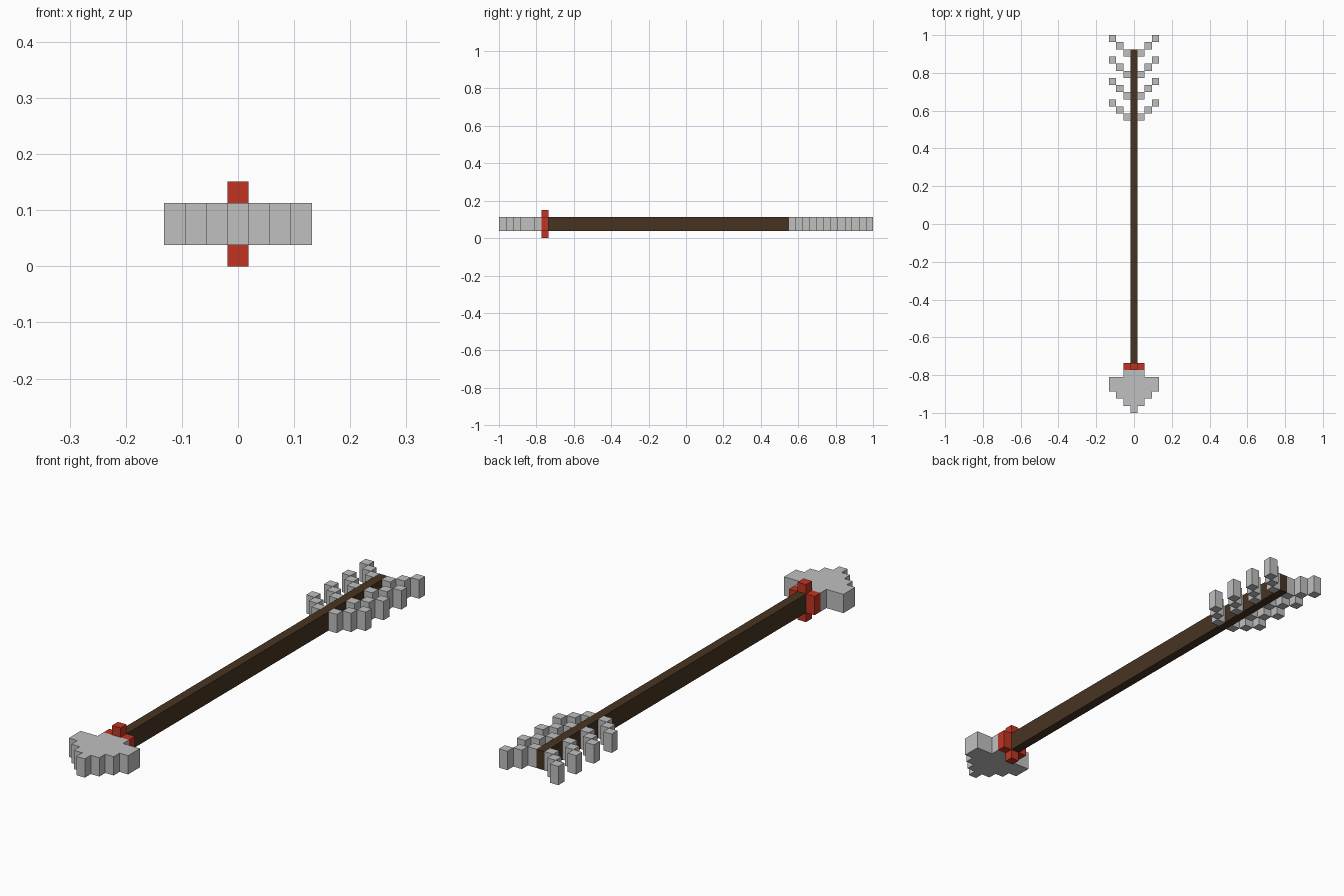
import bpy
import bmesh
from mathutils import Matrix, Vector

cube = bpy.data.objects.get("Cube")
if cube:
    bpy.data.objects.remove(cube, do_unlink=True)

U = 2 / 53          # one block; the arrow is 53 blocks long
MID = 2 * U         # height of the shaft axis


def material(name, rgb):
    mat = bpy.data.materials.new(name)
    mat.use_nodes = True
    mat.diffuse_color = (*rgb, 1)
    mat.node_tree.nodes["Principled BSDF"].inputs["Base Color"].default_value = (*rgb, 1)
    return mat


def finish(name, bm, mat):
    bmesh.ops.recalc_face_normals(bm, faces=bm.faces)
    mesh = bpy.data.meshes.new(name)
    bm.to_mesh(mesh)
    bm.free()
    mesh.materials.append(mat)
    obj = bpy.data.objects.new(name, mesh)
    bpy.context.collection.objects.link(obj)
    return obj


def add_box(bm, x, y, z):
    """Box from (min, max) ranges: x and z about the shaft axis, y from the tip, in blocks."""
    size = Vector((x[1] - x[0], y[1] - y[0], z[1] - z[0])) * U
    centre = Vector((sum(x) / 2 * U, sum(y) / 2 * U - 1, sum(z) / 2 * U + MID))
    bmesh.ops.create_cube(bm, size=1, matrix=Matrix.Translation(centre) @ Matrix.Diagonal((*size, 1)))


def add_prism(bm, half, place, depth):
    """Extrude a half outline, mirrored across x = 0, along depth."""
    outline = half + [(-a, b) for a, b in reversed(half)]
    face = bm.faces.new([bm.verts.new(place(a, b)) for a, b in outline])
    ext = bmesh.ops.extrude_face_region(bm, geom=[face])
    moved = [v for v in ext["geom"] if isinstance(v, bmesh.types.BMVert)]
    bmesh.ops.translate(bm, verts=moved, vec=depth)


grey = material("pale grey", (0.53, 0.53, 0.53))
red = material("red", (0.53, 0.036, 0.016))
brown = material("dark brown", (0.064, 0.034, 0.016))

# Stepped arrow head, pointing to the front
bm = bmesh.new()
head = [(.5, 0), (.5, 1), (1.5, 1), (1.5, 2), (2.5, 2), (2.5, 3),
        (3.5, 3), (3.5, 5), (1.5, 5), (1.5, 6)]
add_prism(bm, head, lambda a, b: (a * U, b * U - 1, MID - U), (0, 0, 2 * U))
finish("arrow_head", bm, grey)

# Cross-shaped collar behind the head
bm = bmesh.new()
cross = [(.5, -2), (.5, -1), (1.5, -1), (1.5, 1), (.5, 1), (.5, 2)]
add_prism(bm, cross, lambda a, b: (a * U, 6 * U - 1, b * U + MID), (0, U, 0))
finish("collar", bm, red)

# Shaft
bm = bmesh.new()
add_box(bm, (-.5, .5), (7, 51), (-1, 1))
finish("shaft", bm, brown)

# Four pairs of feathers, each stepping outward and back
for i in range(4):
    for side, label in ((1, "left"), (-1, "right")):
        bm = bmesh.new()
        for step in range(3):
            x = sorted((side * (.5 + step), side * (1.5 + step)))
            y = 41 + 3 * i + step
            add_box(bm, x, (y, y + 1), (-1, 1))
        finish(f"feather_{label}_{i + 1}", bm, grey)
